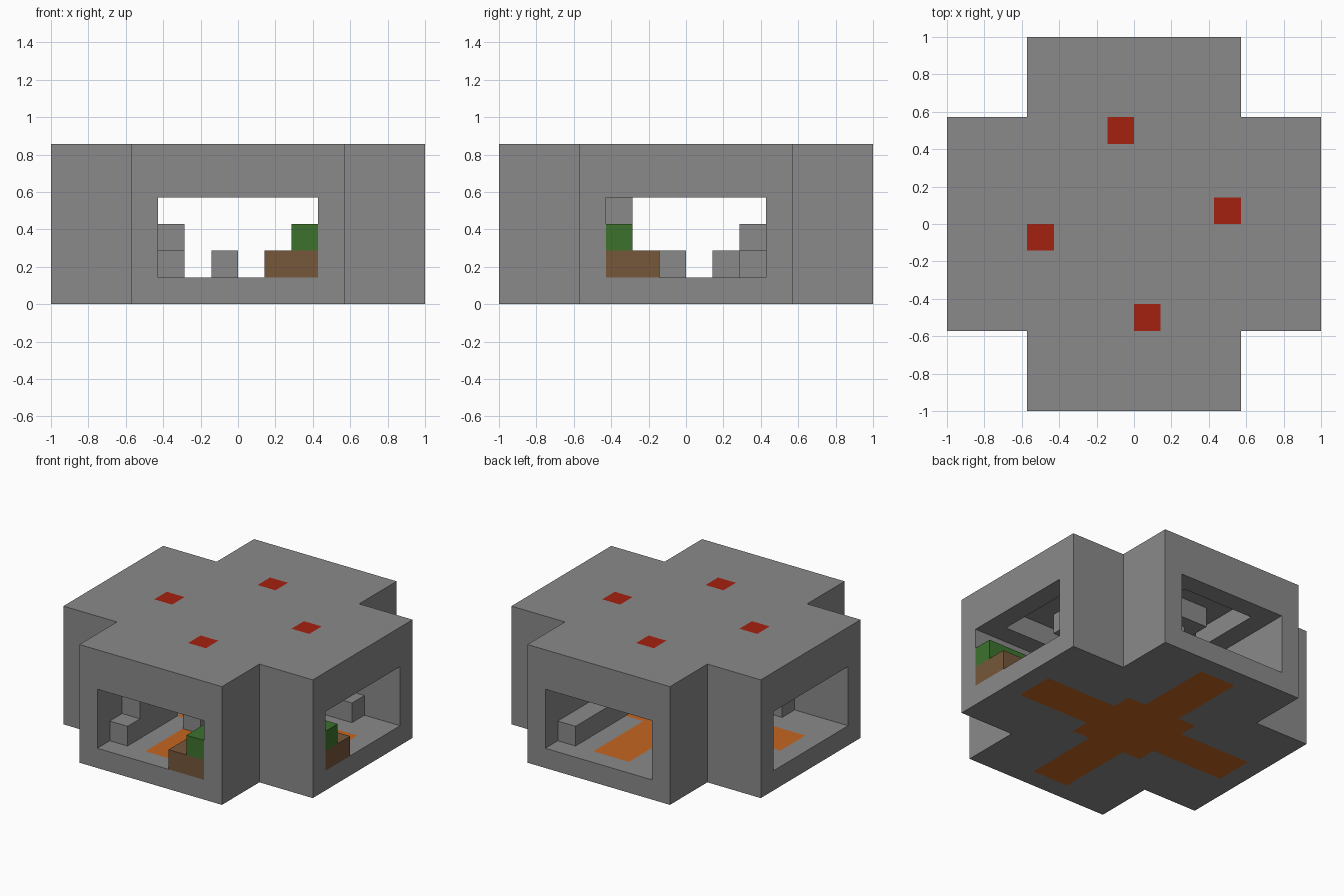
import bpy, bmesh
from mathutils import Vector
from itertools import product

cube = bpy.data.objects.get("Cube")
if cube:
    bpy.data.objects.remove(cube, do_unlink=True)

U = 1 / 7  # size of one block


def material(name, rgb):
    m = bpy.data.materials.new(name)
    m.use_nodes = True
    m.diffuse_color = (*rgb, 1)
    m.node_tree.nodes["Principled BSDF"].inputs["Base Color"].default_value = (*rgb, 1)
    return m


stone = material("grey stone", (0.26, 0.255, 0.255))
red = material("red lamp", (0.37, 0.015, 0.005))
green = material("green grass", (0.046, 0.17, 0.027))
brown = material("brown soil", (0.18, 0.095, 0.043))
orange = material("orange carpet", (0.55, 0.13, 0.015))

cells = {}  # block position -> part name
parts = {}  # part name -> material


def box(part, mat, x, y, z):
    """Fill a block range with a part; a part of None carves it away."""
    if part:
        parts[part] = mat
    for c in product(range(*x), range(*y), range(*z)):
        if part:
            cells[c] = part
        else:
            cells.pop(c, None)


def cross(part, mat, half, reach, z):
    """Plus-shaped slab made of two crossing bars."""
    box(part, mat, (-half, half), (-reach, reach), z)
    box(part, mat, (-reach, reach), (-half, half), z)


# Building shell, crossing tunnels and ceiling recess
cross("building", stone, 4, 7, (0, 6))
cross(None, None, 3, 7, (1, 4))
cross(None, None, 2, 6, (4, 5))

# Carpet let into the floor
cross("carpet", orange, 1, 6, (0, 1))
box("carpet", orange, (-2, 2), (-2, 2), (0, 1))

# Ceiling beams, one in each arm, with a lamp in the roof above
for i, (x, y) in enumerate([(-1, 3), (3, 0), (0, -4), (-4, -1)]):
    if i % 2 == 0:
        box("ceiling_beams", stone, (-1, 1), (y, y + 1), (4, 5))
    else:
        box("ceiling_beams", stone, (x, x + 1), (-1, 1), (4, 5))
    box("roof_lamps", red, (x, x + 1), (y, y + 1), (5, 6))

# Planted bed around the front corner
box("soil_bed", brown, (1, 3), (-7, -1), (1, 2))
box("soil_bed", brown, (1, 7), (-3, -1), (1, 2))
box("hedge", green, (2, 3), (-7, -2), (2, 3))
box("hedge", green, (2, 7), (-3, -2), (2, 3))

# Stepped wall at the front corner opposite the bed
box("front_steps", stone, (-3, -2), (-6, -5), (1, 2))
box("front_steps", stone, (-3, -2), (-5, -2), (1, 3))
box("front_steps", stone, (-4, -3), (-3, -2), (1, 4))

# Bench and steps at the back corner
box("back_bench", stone, (2, 3), (1, 6), (1, 2))
box("back_steps", stone, (2, 4), (2, 3), (1, 3))
box("back_steps", stone, (4, 5), (2, 3), (1, 2))

# Stools
box("stools", stone, (-1, 0), (-3, -2), (1, 2))
box("stools", stone, (2, 3), (-1, 0), (1, 2))


def build(part, mat):
    """Turn the exposed sides of a part's blocks into a clean flat-faced mesh."""
    bm = bmesh.new()
    for c, owner in cells.items():
        if owner != part:
            continue
        for axis, side in product(range(3), (0, 1)):
            n = list(c)
            n[axis] += 2 * side - 1
            if tuple(n) in cells:
                continue
            a, b = (axis + 1) % 3, (axis + 2) % 3
            ring = []
            for s, t in ((0, 0), (1, 0), (1, 1), (0, 1)):
                p = Vector(c)
                p[axis] += side
                p[a] += s
                p[b] += t
                ring.append(bm.verts.new(p * U))
            bm.faces.new(ring if side else ring[::-1])
    bmesh.ops.remove_doubles(bm, verts=bm.verts, dist=U / 100)
    bmesh.ops.dissolve_limit(bm, angle_limit=0.01, verts=bm.verts, edges=bm.edges)
    bmesh.ops.triangulate(bm, faces=[f for f in bm.faces if len(f.verts) > 4])
    mesh = bpy.data.meshes.new(part)
    bm.to_mesh(mesh)
    bm.free()
    mesh.materials.append(mat)
    bpy.context.collection.objects.link(bpy.data.objects.new(part, mesh))


for part, mat in parts.items():
    build(part, mat)
